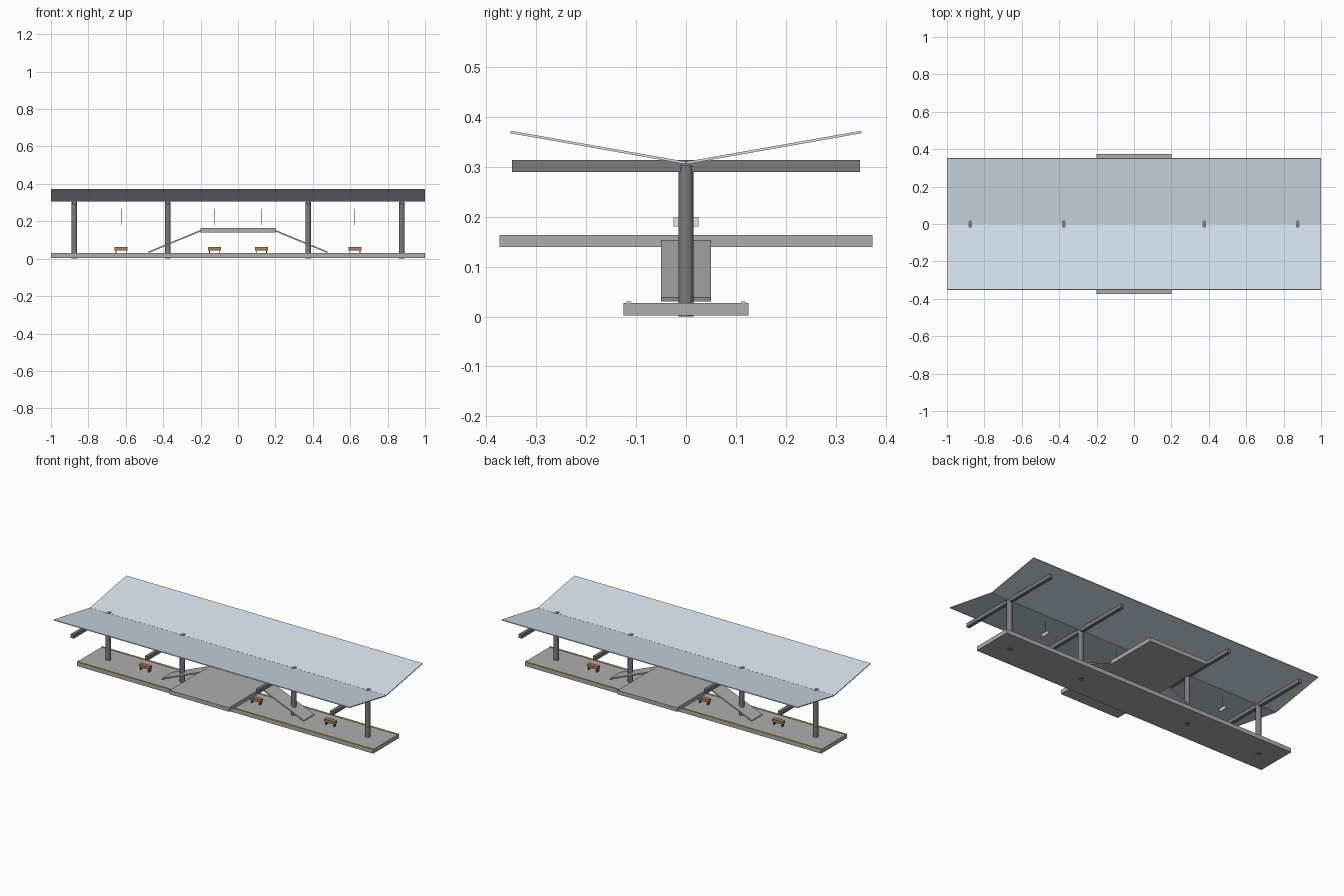
import bpy, math

if "Cube" in bpy.data.objects:
    bpy.data.objects.remove(bpy.data.objects["Cube"])


def material(name, rgb):
    m = bpy.data.materials.new(name)
    m.diffuse_color = (*rgb, 1.0)
    m.use_nodes = True
    m.node_tree.nodes["Principled BSDF"].inputs["Base Color"].default_value = m.diffuse_color
    return m


CONCRETE = material("concrete", (0.42, 0.42, 0.42))
STEEL = material("dark_steel", (0.2, 0.2, 0.21))
GLASS = material("canopy_glass", (0.66, 0.76, 0.84))
YELLOW = material("yellow_paint", (0.9, 0.75, 0.1))
WOOD = material("wood", (0.4, 0.22, 0.12))
PALE = material("sign_panel", (0.75, 0.77, 0.8))


def box(name, loc, size, mat, rot=(0, 0, 0)):
    bpy.ops.mesh.primitive_cube_add(size=1, location=loc, rotation=rot)
    ob = bpy.context.object
    ob.name = name
    ob.scale = size
    ob.data.materials.append(mat)
    return ob


def rod(name, x, y, z0, z1, radius, mat, sides=16):
    bpy.ops.mesh.primitive_cylinder_add(vertices=sides, radius=radius, depth=z1 - z0,
                                        location=(x, y, (z0 + z1) / 2))
    ob = bpy.context.object
    ob.name = name
    ob.data.materials.append(mat)
    bpy.ops.object.shade_smooth_by_angle()
    return ob


TOP = 0.0275  # platform surface height

# Platform slab and the raised footbridge deck crossing it
box("platform", (0, 0, 0.015), (2, 0.25, 0.025), CONCRETE)
box("bridge_deck", (0, 0, 0.151), (0.4, 0.747, 0.024), CONCRETE)

for s in (-1, 1):
    # Yellow safety strips along both platform edges
    box("edge_strip", (0, s * 0.115, TOP + 0.001), (2, 0.0085, 0.0025), YELLOW)
    # Butterfly roof panels meeting in a central valley
    box("canopy_panel", (0, s * 0.1762, 0.339), (2, 0.356, 0.005), GLASS,
        (s * math.radians(10), 0, 0))
    # Sloping ramps from deck to platform
    box("ramp", (s * 0.34, 0, 0.0915), (0.3, 0.1, 0.0078), CONCRETE,
        (0, s * math.radians(22.5), 0))

# Columns with cross beams under the roof
for x in (-0.875, -0.375, 0.375, 0.875):
    rod("column", x, 0, 0, 0.3025, 0.015, STEEL, 24)
    box("cross_beam", (x, 0, 0.302), (0.02, 0.698, 0.0235), STEEL)

# Benches with hanging signs above them
for x in (-0.625, -0.125, 0.125, 0.625):
    box("bench_seat", (x, 0, 0.0535), (0.07, 0.025, 0.017), WOOD)
    for s in (-1, 1):
        box("bench_leg", (x + s * 0.0275, 0, 0.0365), (0.005, 0.02, 0.018), STEEL)
    box("sign", (x, 0, 0.19), (0.0035, 0.05, 0.0185), PALE)
    rod("sign_hanger", x, 0, 0.199, 0.266, 0.0012, STEEL, 8)
